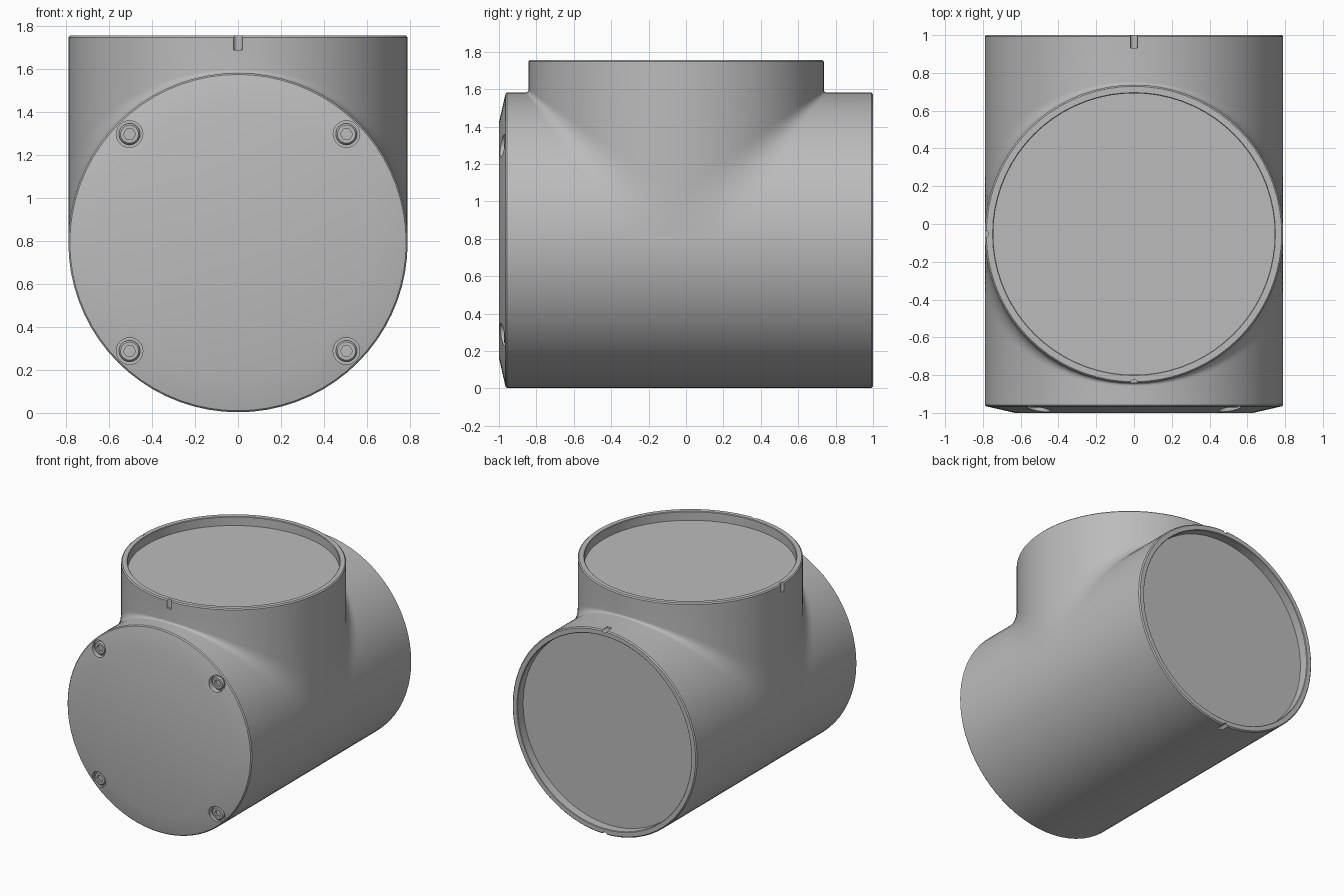
import bpy, bmesh
from math import sin, cos, pi, radians
from mathutils import Matrix, Vector

if "Cube" in bpy.data.objects:
    bpy.data.objects.remove(bpy.data.objects["Cube"])

R, AXIS_Z, BRANCH_Y, TOP = 0.79, 0.793, -0.053, 1.757
RIM = 0.07                      # height of the open rims
FRONT, BACK = -0.95, 1 - RIM    # ends of the main tube
SEG = 72

grey = bpy.data.materials.new("light_grey")
grey.use_nodes = True
colour = (0.5, 0.5, 0.5, 1)
grey.diffuse_color = colour
grey.node_tree.nodes["Principled BSDF"].inputs["Base Color"].default_value = colour


def make(name, bm):
    bmesh.ops.remove_doubles(bm, verts=bm.verts, dist=1e-5)
    bmesh.ops.recalc_face_normals(bm, faces=bm.faces)
    mesh = bpy.data.meshes.new(name)
    bm.to_mesh(mesh)
    bm.free()
    mesh.materials.append(grey)
    ob = bpy.data.objects.new(name, mesh)
    bpy.context.collection.objects.link(ob)
    return ob


def lathe(name, profile, matrix, steps=SEG):
    """Spin a closed (radius, height) profile round its local z axis."""
    bm = bmesh.new()
    verts = [bm.verts.new((r, 0, h)) for r, h in profile]
    edges = [bm.edges.new((a, b)) for a, b in zip(verts, verts[1:] + verts[:1])
             if a.co.x + b.co.x > 0]
    bmesh.ops.spin(bm, geom=verts + edges, cent=(0, 0, 0), axis=(0, 0, 1),
                   angle=2 * pi, steps=steps)
    bm.transform(matrix)
    return make(name, bm)


def activate(ob):
    bpy.ops.object.select_all(action='DESELECT')
    ob.select_set(True)
    bpy.context.view_layer.objects.active = ob


def cut(ob, cutters):
    activate(ob)
    for cutter in cutters:
        mod = ob.modifiers.new("cut", 'BOOLEAN')
        mod.operation, mod.solver, mod.object = 'DIFFERENCE', 'EXACT', cutter
        bpy.ops.object.modifier_apply(modifier=mod.name)
        bpy.data.objects.remove(cutter)


def smooth(ob):
    activate(ob)
    bpy.ops.object.shade_smooth_by_angle(angle=radians(30))


def section(t):
    """Outline of the tee at one x: two crossing tubes with blended corners."""
    c = max(R * cos(t), 0)
    e = 0.265 - 0.315 * c
    start, corner, end = Vector((c + e, c)), Vector((c, c)), Vector((c, c + e))
    arc = []
    for i in range(13):
        u = i / 12
        arc.append(start * (1 - u) ** 2 + corner * 2 * u * (1 - u) + end * u * u)
    top = TOP - RIM - AXIS_Z
    right = [(BRANCH_Y + p.x, p.y) for p in arc]
    left = [(BRANCH_Y - p.x, p.y) for p in reversed(arc)]
    yz = [(BACK, -c), (BACK, c)] + right
    yz += [(BRANCH_Y + c, top), (BRANCH_Y - c, top)] + left
    yz += [(FRONT, c), (FRONT, -c), (BRANCH_Y - c - e, -c), (BRANCH_Y + c + e, -c)]
    return [(R * sin(t), y, AXIS_Z + z) for y, z in yz]


# Tee body, lofted from side to side
bm = bmesh.new()
half = SEG // 2
loops = [[bm.verts.new(p) for p in section(pi * i / half - pi / 2)]
         for i in range(half + 1)]
for a, b in zip(loops, loops[1:]):
    for i in range(len(a)):
        bm.faces.new((a[i - 1], a[i], b[i], b[i - 1]))
bmesh.ops.remove_doubles(bm, verts=bm.verts, dist=1e-5)
bmesh.ops.dissolve_degenerate(bm, edges=bm.edges, dist=1e-6)
bmesh.ops.holes_fill(bm, edges=bm.edges, sides=0)
smooth(make("tee_body", bm))

# Open rims with locating notches
up = Matrix.Translation((0, BRANCH_Y, TOP - RIM))
rear = Matrix.Translation((0, BACK, AXIS_Z)) @ Matrix.Rotation(-pi / 2, 4, 'X')
ch = 0.008
rim_profile = [(0.745, 0), (0.745, RIM - ch / 2), (0.745 + ch / 2, RIM),
               (R - ch, RIM), (R, RIM - ch), (R, 0)]
notch_profile = [(0, 0), (0.02, 0), (0.02, 0.1), (0, 0.1)]
for name, frame, spots in (("top_rim", up, ((0, -R), (-R, 0))),
                           ("rear_rim", rear, ((0, -R), (0, R)))):
    rim = lathe(name, rim_profile, frame)
    cut(rim, [lathe("notch_cutter", notch_profile,
                    frame @ Matrix.Translation((x, y, -0.005 + ch)), 16)
              for x, y in spots])
    smooth(rim)

# Front cover with a sloped border and four screw pockets
front = Matrix.Translation((0, 0, AXIS_Z)) @ Matrix.Rotation(pi / 2, 4, 'X')
cover = lathe("front_cover", [(0, 0.9), (0.78, 0.9), (0.78, -FRONT), (R, -FRONT),
                              (R, 0.957), (0.783, 0.965), (0.63, 1), (0, 1)], front)
s = 0.505
spots = [front @ Matrix.Translation((x, y, 0)) for x in (-s, s) for y in (-s, s)]
pocket = [(0, 0.93), (0.062, 0.93), (0.062, 1.05), (0, 1.05)]
cut(cover, [lathe("pocket_cutter", pocket, m, 24) for m in spots])
smooth(cover)

# Socket screws
head = [(0, 0.92), (0.05, 0.92), (0.05, 0.962), (0.042, 0.972), (0, 0.972)]
socket = [(0, 0.945), (0.028, 0.945), (0.028, 1), (0, 1)]
for i, m in enumerate(spots):
    screw = lathe(f"screw_{i + 1}", head, m, 24)
    cut(screw, [lathe("socket_cutter", socket, m, 6)])
    smooth(screw)
